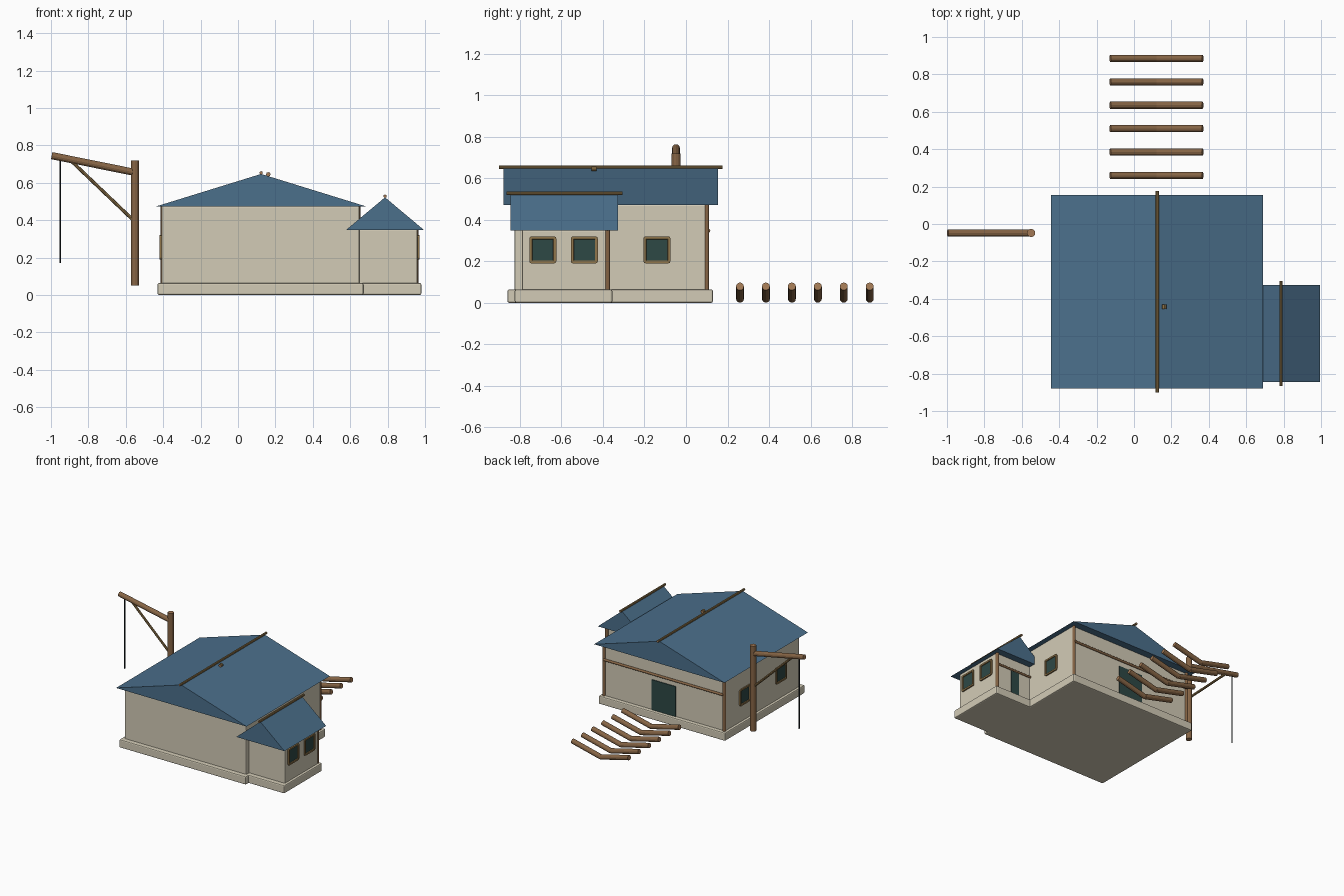
import bpy, bmesh
from mathutils import Vector

cube = bpy.data.objects.get("Cube")
if cube:
    bpy.data.objects.remove(cube, do_unlink=True)


def material(name, r, g, b):
    m = bpy.data.materials.new(name)
    m.use_nodes = True
    m.diffuse_color = (r, g, b, 1)
    m.node_tree.nodes["Principled BSDF"].inputs["Base Color"].default_value = (r, g, b, 1)
    return m


PLASTER = material("plaster", .65, .60, .47)
ROOF = material("blue_roof", .07, .16, .26)
TIMBER = material("timber", .24, .13, .06)
CUT = material("cut_timber", .36, .19, .09)
TRIM = material("light_trim", .28, .18, .07)
GLASS = material("dark_glass", .027, .065, .06)
ROPE = material("dark_rope", .008, .013, .015)


def finish(name, bm, *mats):
    bmesh.ops.recalc_face_normals(bm, faces=bm.faces)
    mesh = bpy.data.meshes.new(name)
    bm.to_mesh(mesh)
    bm.free()
    ob = bpy.data.objects.new(name, mesh)
    bpy.context.collection.objects.link(ob)
    for m in mats:
        mesh.materials.append(m)
    return ob


def box_mesh(lo, hi):
    bm = bmesh.new()
    bmesh.ops.create_cube(bm, size=1)
    lo, hi = Vector(lo), Vector(hi)
    for v in bm.verts:
        v.co = (lo + hi) / 2 + v.co * (hi - lo)
    return bm


def box(name, lo, hi, mat, bevel=0):
    bm = box_mesh(lo, hi)
    if bevel:
        bmesh.ops.bevel(bm, geom=bm.edges[:], offset=bevel, segments=2,
                        profile=.5, affect='EDGES')
    return finish(name, bm, mat)


def pole(name, a, b, radius, mat=TIMBER, cap=CUT, sides=12):
    """Round timber between two points, with sawn ends."""
    a, b = Vector(a), Vector(b)
    bm = bmesh.new()
    bmesh.ops.create_cone(bm, cap_ends=True, segments=sides, radius1=radius,
                          radius2=radius, depth=(b - a).length)
    for f in bm.faces:
        f.material_index = int(len(f.verts) > 4)
    rot = (b - a).to_track_quat('Z', 'Y')
    for v in bm.verts:
        v.co = (a + b) / 2 + rot @ v.co
    return finish(name, bm, mat, cap)


def window(name, wall_x, y, side):
    """Framed window on a side wall, its pane sunk into the frame."""
    half = .065
    xs = sorted((wall_x - side * .015, wall_x + side * .01))
    bm = box_mesh((xs[0], y - half, .255 - half), (xs[1], y + half, .255 + half))
    corners = [e for e in bm.edges
               if abs(e.verts[0].co.x - e.verts[1].co.x) > .001]
    bmesh.ops.bevel(bm, geom=corners, offset=.01, segments=2, profile=.5, affect='EDGES')
    bm.normal_update()
    face = max(bm.faces, key=lambda f: f.calc_center_median().x * side)
    bmesh.ops.inset_region(bm, faces=[face], thickness=.013)
    bmesh.ops.inset_region(bm, faces=[face], thickness=.002, depth=-.006)
    face.material_index = 1
    return finish(name, bm, TRIM, GLASS)


def gable_roof(name, x0, x1, y0, y1, eave, ridge):
    bm = bmesh.new()
    ends = []
    for y in (y0, y1):
        ends.append(bm.faces.new([bm.verts.new(p) for p in
                    ((x0, y, eave), (x1, y, eave), ((x0 + x1) / 2, y, ridge))]))
    a, b = (list(f.verts) for f in ends)
    for i in range(3):
        j = (i + 1) % 3
        bm.faces.new((a[i], a[j], b[j], b[i]))
    finish(name, bm, ROOF)
    xm = (x0 + x1) / 2
    pole(name + "_ridge_pole", (xm, y0 - .02, ridge + .006),
         (xm, y1 + .022, ridge + .006), .009, TRIM, CUT, 8)


# Plinths and walls
box("main_plinth", (-.43, -.86, 0), (.67, .13, .064), PLASTER, .008)
box("annex_plinth", (.5, -.825, 0), (.98, -.355, .064), PLASTER, .008)
box("main_walls", (-.41, -.825, .05), (.65, .10, .475), PLASTER, .008)
box("annex_walls", (.5, -.79, .05), (.96, -.38, .352), PLASTER, .008)

# Roofs
gable_roof("main_roof", -.443, .69, -.88, .155, .472, .647)
gable_roof("annex_roof", .577, .995, -.845, -.327, .347, .522)
pole("roof_peg", (.162, -.455, .645), (.162, -.43, .645), .012, TRIM, CUT, 8)

# Corner posts and cross beams on the back walls
for name, x, y, top in (("back_right_post", -.402, .10, .472),
                        ("back_left_post", .642, .10, .472),
                        ("annex_post", .952, -.378, .35)):
    pole(name, (x, y, .064), (x, y, top), .012)
pole("main_cross_beam", (-.40, .108, .347), (.64, .108, .347), .009)
pole("annex_cross_beam", (.65, -.373, .26), (.95, -.373, .26), .008)

# Doors
box("main_door", (.015, .09, .064), (.225, .106, .30), GLASS)
box("annex_door", (.755, -.39, .064), (.825, -.375, .25), GLASS)

# Windows
for name, x, y, side in (("annex_window_front", .96, -.69, 1),
                         ("annex_window_back", .96, -.49, 1),
                         ("main_left_window", .65, -.14, 1),
                         ("main_right_window_back", -.41, -.14, -1),
                         ("main_right_window_front", -.41, -.59, -1)):
    window(name, x, y, side)

# Hoist: post, arm, brace and hanging rope
hy = -.048
pole("hoist_post", (-.55, hy, .05), (-.55, hy, .72), .022)
pole("hoist_arm", (-.996, hy, .745), (-.55, hy, .655), .019)
pole("hoist_brace", (-.89, hy, .715), (-.56, hy, .40), .009, TRIM, CUT, 8)
pole("hoist_rope", (-.95, hy, .17), (-.95, hy, .735), .004, ROPE, ROPE, 6)

# Slipway: a row of shallow V cradles behind the main door
for i in range(6):
    y = .26 + i * .125
    for side, word in ((-1, "right"), (1, "left")):
        pole(f"slipway_{word}_log_{i + 1}", (.12, y, .019),
             (.12 + side * .247, y, .079), .019)
